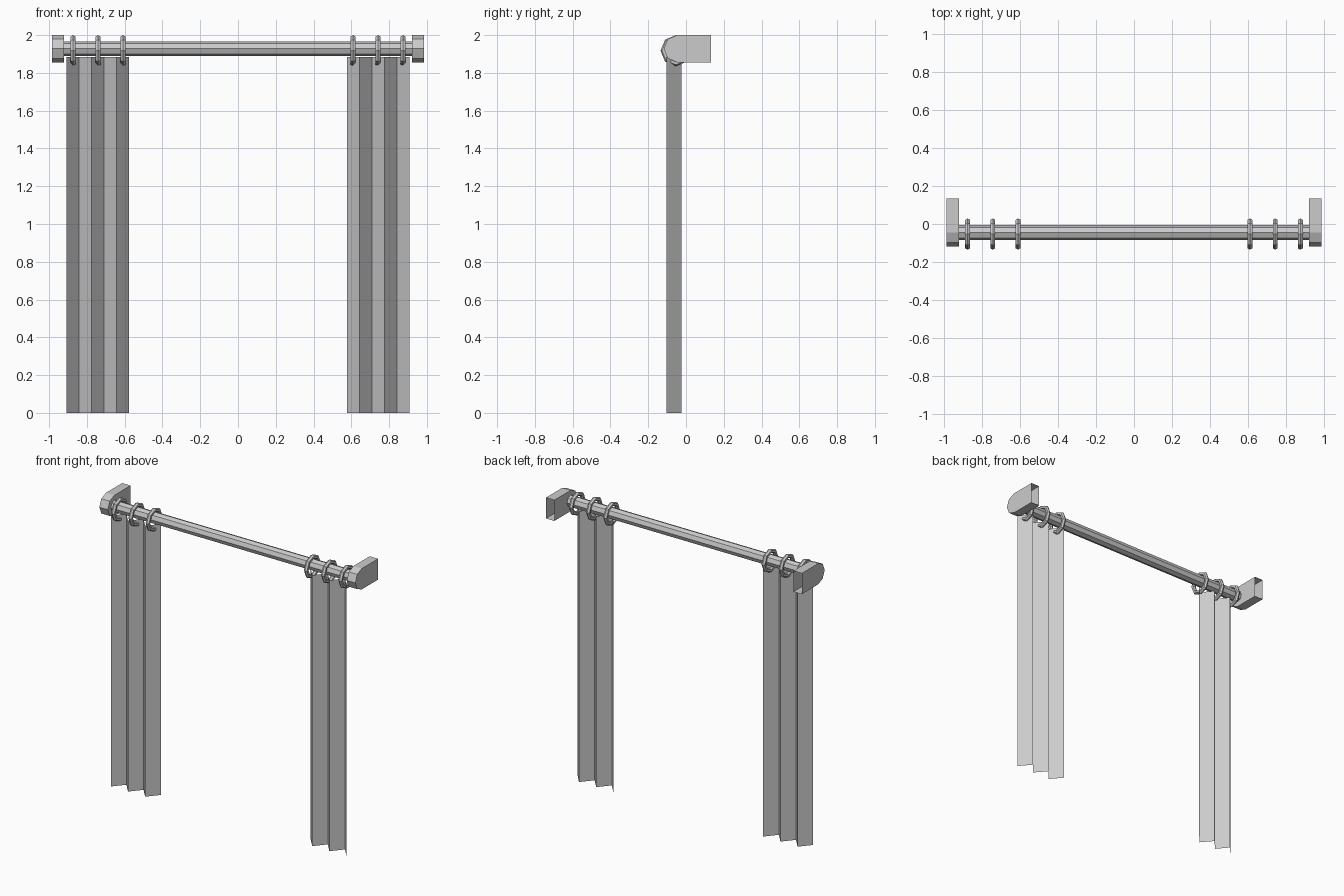
import bpy
import bmesh
from math import sin, cos, pi
from mathutils import Matrix, Vector

cube = bpy.data.objects.get("Cube")
if cube:
    bpy.data.objects.remove(cube, do_unlink=True)

grey = bpy.data.materials.new("plain_grey")
grey.use_nodes = True
COLOR = (0.6, 0.6, 0.6, 1)
grey.diffuse_color = COLOR
grey.node_tree.nodes["Principled BSDF"].inputs["Base Color"].default_value = COLOR

ROD_Y, ROD_Z = -0.045, 1.928


def finish(name, bm):
    mesh = bpy.data.meshes.new(name)
    bm.to_mesh(mesh)
    bm.free()
    mesh.materials.append(grey)
    obj = bpy.data.objects.new(name, mesh)
    bpy.context.collection.objects.link(obj)
    return obj


# Eight-sided rod between the brackets
bm = bmesh.new()
bmesh.ops.create_cone(bm, cap_ends=True, segments=8, radius1=0.039, radius2=0.039,
                      depth=1.86, matrix=Matrix.Translation((0, ROD_Y, ROD_Z))
                      @ Matrix.Rotation(pi / 2, 4, 'Y'))
finish("rod", bm)


# Wall bracket: rounded front, flat sides, open towards the wall
def bracket(name, side):
    bm = bmesh.new()
    r = 0.0725
    outline = [(0.133, ROD_Z + r)]
    outline += [(ROD_Y - r * sin(i * pi / 4), ROD_Z + r * cos(i * pi / 4)) for i in range(5)]
    outline.append((0.133, ROD_Z - r))
    inner, outer = [[bm.verts.new((side * x, y, z)) for y, z in outline]
                    for x in (0.92, 0.985)]
    bm.faces.new(inner)
    bm.faces.new(outer)
    for i in range(len(outline) - 1):
        bm.faces.new((inner[i], inner[i + 1], outer[i + 1], outer[i]))
    bmesh.ops.recalc_face_normals(bm, faces=bm.faces)
    finish(name, bm)


# Low-poly ring hanging around the rod
def ring(name, x):
    bm = bmesh.new()
    major, minor, n, m = 0.0675, 0.0145, 8, 6
    loops = []
    for i in range(n):
        a = 2 * pi * i / n
        out = Vector((0, cos(a), sin(a)))
        loop = []
        for j in range(m):
            b = 2 * pi * j / m
            p = out * (major + minor * cos(b)) + Vector((minor * sin(b), 0, 0))
            loop.append(bm.verts.new(p + Vector((x, -0.053, 1.918))))
        loops.append(loop)
    for i in range(n):
        p, q = loops[i], loops[(i + 1) % n]
        for j in range(m):
            k = (j + 1) % m
            bm.faces.new((p[j], q[j], q[k], p[k]))
    bmesh.ops.recalc_face_normals(bm, faces=bm.faces)
    finish(name, bm)


# Pleated curtain: a zigzag sheet of five panels
def curtain(name, side):
    bm = bmesh.new()
    columns = []
    for i in range(6):
        x = side * (0.577 + 0.066 * i)
        y = -0.103 if i % 2 else -0.025
        columns.append([bm.verts.new((x, y, z)) for z in (0, 1.885)])
    for a, b in zip(columns, columns[1:]):
        quad = (a[0], b[0], b[1], a[1])
        bm.faces.new(quad if side > 0 else quad[::-1])
    finish(name, bm)


for label, side in (("left", 1), ("right", -1)):
    bracket(label + "_bracket", side)
    curtain(label + "_curtain", side)
    for i in range(3):
        ring(f"{label}_ring_{i + 1}", side * (0.609 + 0.1325 * i))
